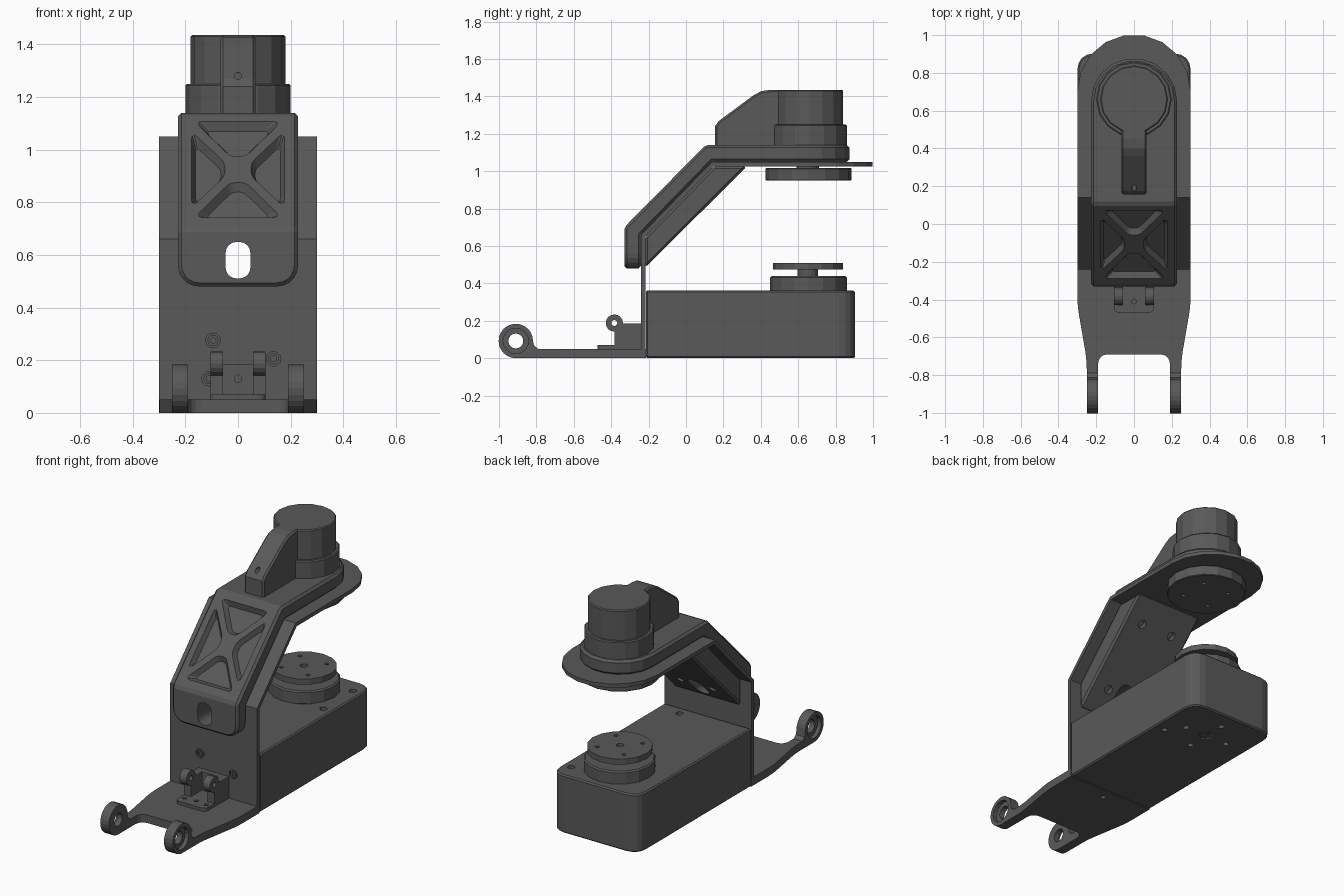
import bpy, bmesh
from math import sin, cos, pi, radians
from mathutils import Vector

if "Cube" in bpy.data.objects:
    bpy.data.objects.remove(bpy.data.objects["Cube"])

dark = bpy.data.materials.new("dark_grey")
dark.diffuse_color = (0.1, 0.1, 0.1, 1)
dark.use_nodes = True
dark.node_tree.nodes["Principled BSDF"].inputs["Base Color"].default_value = dark.diffuse_color

ORDER = {'x': lambda p, d: (d, p[0], p[1]),
         'y': lambda p, d: (p[0], d, p[1]),
         'z': lambda p, d: (p[0], p[1], d)}


def loft(name, bottom, top):
    """Closed solid between two matching 3D outlines."""
    bm = bmesh.new()
    a = [bm.verts.new(v) for v in bottom]
    b = [bm.verts.new(v) for v in top]
    n = len(a)
    bm.faces.new(a)
    bm.faces.new(b[::-1])
    for i in range(n):
        bm.faces.new((a[i], b[i], b[(i + 1) % n], a[(i + 1) % n]))
    bmesh.ops.recalc_face_normals(bm, faces=bm.faces)
    me = bpy.data.meshes.new(name)
    bm.to_mesh(me)
    bm.free()
    me.materials.append(dark)
    ob = bpy.data.objects.new(name, me)
    bpy.context.collection.objects.link(ob)
    return ob


def prism(name, pts, axis, a, b):
    f = ORDER[axis]
    return loft(name, [f(p, a) for p in pts], [f(p, b) for p in pts])


def arc(cx, cy, r, a0, a1, n):
    return [(cx + r * cos(radians(a0 + (a1 - a0) * i / n)),
             cy + r * sin(radians(a0 + (a1 - a0) * i / n))) for i in range(n + 1)]


def cyl(name, axis, c, r, a, b, n=16):
    return prism(name, arc(c[0], c[1], r, 0, 360, n)[:-1], axis, a, b)


def rounded(pts, n=4):
    """Outline from (x, y, radius) corners."""
    out = []
    for i, (x, y, r) in enumerate(pts):
        p = Vector((x, y))
        if r == 0:
            out.append((x, y))
            continue
        a = p + (Vector(pts[i - 1][:2]) - p).normalized() * r
        b = p + (Vector(pts[(i + 1) % len(pts)][:2]) - p).normalized() * r
        for k in range(n + 1):
            t = k / n
            out.append(tuple(a * (1 - t) ** 2 + p * 2 * t * (1 - t) * 0.87
                             + (a + b) * 0.13 * t * (1 - t) + b * t ** 2))
    return out


def bake(ob):
    dg = bpy.context.evaluated_depsgraph_get()
    me = bpy.data.meshes.new_from_object(ob.evaluated_get(dg))
    ob.modifiers.clear()
    ob.data = me


def boolean(ob, *tools, op='DIFFERENCE'):
    for t in tools:
        m = ob.modifiers.new("bool", 'BOOLEAN')
        m.operation, m.object, m.solver = op, t, 'EXACT'
        bake(ob)
        bpy.data.objects.remove(t)


def bevel(ob, w, seg=1, angle=40):
    m = ob.modifiers.new("bevel", 'BEVEL')
    m.width, m.segments, m.angle_limit = w, seg, radians(angle)
    m.limit_method = 'ANGLE'
    bake(ob)


def holes(ob, axis, centres, r, a, b):
    boolean(ob, *[cyl("cut", axis, c, r, a, b, 12) for c in centres])


MY = 0.65  # motor axis

# base plate with forked front
half = [(0.3, -0.215, 0), (0.3, -0.43, 0.05), (0.25, -0.72, 0.05), (0.25, -0.78, 0),
        (0.19, -0.78, 0), (0.19, -0.69, 0.05)]
plate = prism("base_plate", rounded(half + [(-x, y, r) for x, y, r in half[::-1]]), 'z', 0, 0.05)
holes(plate, 'z', [(0, -0.28)], 0.015, -0.01, 0.03)

# front lugs
for s, side in ((-1, "left"), (1, "right")):
    prof = arc(-0.91, 0.092, 0.092, 270, 0, 18) + [(-0.813, 0.068), (-0.79, 0.05), (-0.78, 0.05), (-0.78, 0)]
    lug = prism("lug_" + side, prof, 'x', s * 0.19, s * 0.25)
    boolean(lug, cyl("cut", 'x', (-0.91, 0.092), 0.04, -0.4, 0.4),
            cyl("cut", 'x', (-0.91, 0.092), 0.068, s * 0.225, s * 0.3))

# lower housing
box = prism("lower_housing", rounded([(0.3, -0.215, 0), (0.3, 0.903, 0.085), (-0.3, 0.903, 0.085),
                                      (-0.3, -0.215, 0)]), 'z', 0, 0.362)
bevel(box, 0.008)
holes(box, 'z', [(0.24, 0.79), (0.24, 0.5), (0.15, -0.15)], 0.022, 0.34, 0.4)
holes(box, 'z', [(0.15, MY), (-0.15, MY), (0, MY + 0.14), (0, MY - 0.14), (0.23, 0.55)],
      0.018, -0.1, 0.02)
boolean(box, cyl("cut", 'z', (0, MY), 0.045, -0.1, 0.03, 8))
cyl("underside_nut", 'z', (0, MY), 0.035, 0.002, 0.04, 6)

# bent sheet bracket
sheet = prism("bent_bracket", [(-0.24, 0.05), (-0.24, 0.66), (0.14, 1.05), (1.05, 1.05), (1.05, 1.026),
                               (0.15, 1.026), (-0.217, 0.65), (-0.217, 0.05)], 'x', -0.3, 0.3)
boolean(sheet, prism("cut", [(-0.4, -0.5), (0.4, -0.5)] + arc(0, 0.703, 0.3, 0, 180, 9),
                     'z', -0.1, 1.2), op='INTERSECT')
screws = [(-0.095, 0.275), (0.135, 0.205), (-0.11, 0.13)]
holes(sheet, 'y', screws, 0.028, -0.3, -0.23)
for i, c in enumerate(screws):
    screw = cyl("bracket_screw_%d" % i, 'y', c, 0.021, -0.238, -0.22, 12)
    holes(screw, 'y', [c], 0.011, -0.3, -0.228)

# outer arm cover
cover = prism("arm_cover", [(-0.33, 0.48), (-0.33, 0.70), (0.105, 1.14), (0.95, 1.14), (0.95, 1.05),
                            (0.14, 1.05), (-0.24, 0.66), (-0.24, 0.48)], 'x', -0.3, 0.3)
boolean(cover,
        prism("cut", [(-0.228, -0.5), (0.228, -0.5)] + arc(0, MY, 0.228, 0, 180, 9), 'z', 0, 2),
        prism("cut", rounded([(-0.27, 1.3, 0), (-0.27, 0.47, 0), (-0.14, 0.47, 0), (0.14, 0.47, 0),
                              (0.27, 0.47, 0), (0.27, 1.3, 0)]), 'y', -1, 2), op='INTERSECT')
# rounded lower corners
for s in (-1, 1):
    corner = [(s * 0.3, 0.4), (s * 0.3, 0.56)] + [(s * x, z) for x, z in arc(0.148, 0.56, 0.08, 0, -90, 5)] \
        + [(s * 0.148, 0.4)]
    boolean(cover, prism("cut", corner, 'y', -0.6, 0.0))
bevel(cover, 0.014)

# triangular pockets on the slanted cover face
normal = Vector((0, -0.711, 0.703))


def on_slope(x, z, depth):
    return Vector((x, -0.33 + (z - 0.70) * 0.435 / 0.44, z)) - normal * depth


zc = 0.925
tri_v = [(-0.165, 0.182, 0.03), (0.165, 0.182, 0.03), (0.03, 0.05, 0.02), (-0.03, 0.05, 0.02)]
tri_h = [(0.177, 0.145, 0.03), (0.177, -0.145, 0.03), (0.05, -0.025, 0.018), (0.05, 0.025, 0.018)]
for tri, fx, fz in ((tri_v, 1, 1), (tri_v, 1, -1), (tri_h, 1, 1), (tri_h, -1, 1)):
    pts = [(x * fx, z * fz) for x, z in rounded(tri, 3)]
    mx = sum(p[0] for p in pts) / len(pts)
    mz = sum(p[1] for p in pts) / len(pts)
    low, high = [[on_slope(mx + (x - mx) * k, zc + mz + (z - mz) * k, d) for x, z in pts]
                 for k, d in ((0.76, 0.03), (1.08, -0.01))]
    boolean(cover, loft("cut", low, high))

# under-arm filler with bolt holes
filler = prism("under_arm_filler", [(-0.217, 0.485), (-0.217, 0.65), (0.15, 1.026), (0.325, 1.026)],
               'x', -0.23, 0.23)
bevel(filler, 0.012)
for hx in (-0.11, 0.11):
    for hy, hz in ((-0.1, 0.602), (0.205, 0.907)):
        low, high = [[Vector((hx + u, hy + 0.707 * (v + d), hz + 0.707 * (v - d)))
                      for u, v in arc(0, 0, 0.026, 0, 360, 12)[:-1]] for d in (-0.03, 0.05)]
        boolean(filler, loft("cut", low, high))

# cable slot through arm
slot = rounded([(-0.048, 0.51, 0.045), (0.048, 0.51, 0.045), (0.048, 0.65, 0.045), (-0.048, 0.65, 0.045)])
for ob in (cover, sheet, filler):
    boolean(ob, prism("cut", slot, 'y', -0.6, 0.5))

# upper motor
collar = cyl("motor_collar", 'z', (0, MY + 0.01), 0.2, 1.13, 1.25)
body = cyl("motor_body", 'z', (0, MY + 0.01), 0.18, 1.24, 1.435)
for ob in (collar, body):
    bevel(ob, 0.006)
fin = prism("motor_cable_fin", [(0.155, 1.13), (0.155, 1.24), (0.175, 1.268), (0.36, 1.405), (0.4, 1.427),
                                (0.45, 1.435), (0.62, 1.435), (0.62, 1.13)], 'x', -0.067, 0.067)
bevel(fin, 0.01)
holes(fin, 'y', [(0, 1.28)], 0.013, 0.1, 0.23)

# upper and lower clamp discs
bolts = [(0.13 * cos(pi / 4 + i * pi / 2), MY + 0.13 * sin(pi / 4 + i * pi / 2)) for i in range(4)]
cyl("upper_shaft", 'z', (0, MY), 0.06, 1.0, 1.04)
upper = cyl("upper_disc", 'z', (0, MY + 0.005), 0.23, 0.95, 1.016)
bevel(upper, 0.004)
holes(upper, 'z', bolts, 0.012, 0.9, 0.97)
lower_ring = cyl("lower_ring", 'z', (0, MY + 0.005), 0.205, 0.355, 0.44)
bevel(lower_ring, 0.008)
cyl("lower_shaft", 'z', (0, MY), 0.055, 0.42, 0.49)
lower = cyl("lower_disc", 'z', (0, MY + 0.003), 0.187, 0.475, 0.51)
holes(lower, 'z', bolts, 0.012, 0.49, 0.6)
holes(lower, 'z', [(0, MY)], 0.022, 0.49, 0.6)

# hinge block
foot = prism("hinge_foot", rounded([(-0.105, -0.24, 0), (-0.105, -0.472, 0.03), (0.105, -0.472, 0.03),
                                    (0.105, -0.24, 0)]), 'z', 0.045, 0.07)
holes(foot, 'z', [(0, -0.41), (0.075, -0.42), (-0.075, -0.42)], 0.013, 0.055, 0.1)
back = prism("hinge_back", [(-0.06, 0.06), (0.06, 0.06), (0.06, 0.185), (-0.06, 0.185)], 'y', -0.275, -0.24)
holes(back, 'y', [(0, 0.13)], 0.014, -0.4, -0.255)
for s, side in ((-1, "left"), (1, "right")):
    prof = [(-0.24, 0.06), (-0.24, 0.185), (-0.338, 0.185)] + arc(-0.383, 0.188, 0.046, 0, 270, 12) \
        + [(-0.383, 0.06)]
    ear = prism("hinge_ear_" + side, prof, 'x', s * 0.057, s * 0.105)
    holes(ear, 'x', [(-0.383, 0.188)], 0.016, -0.3, 0.3)
